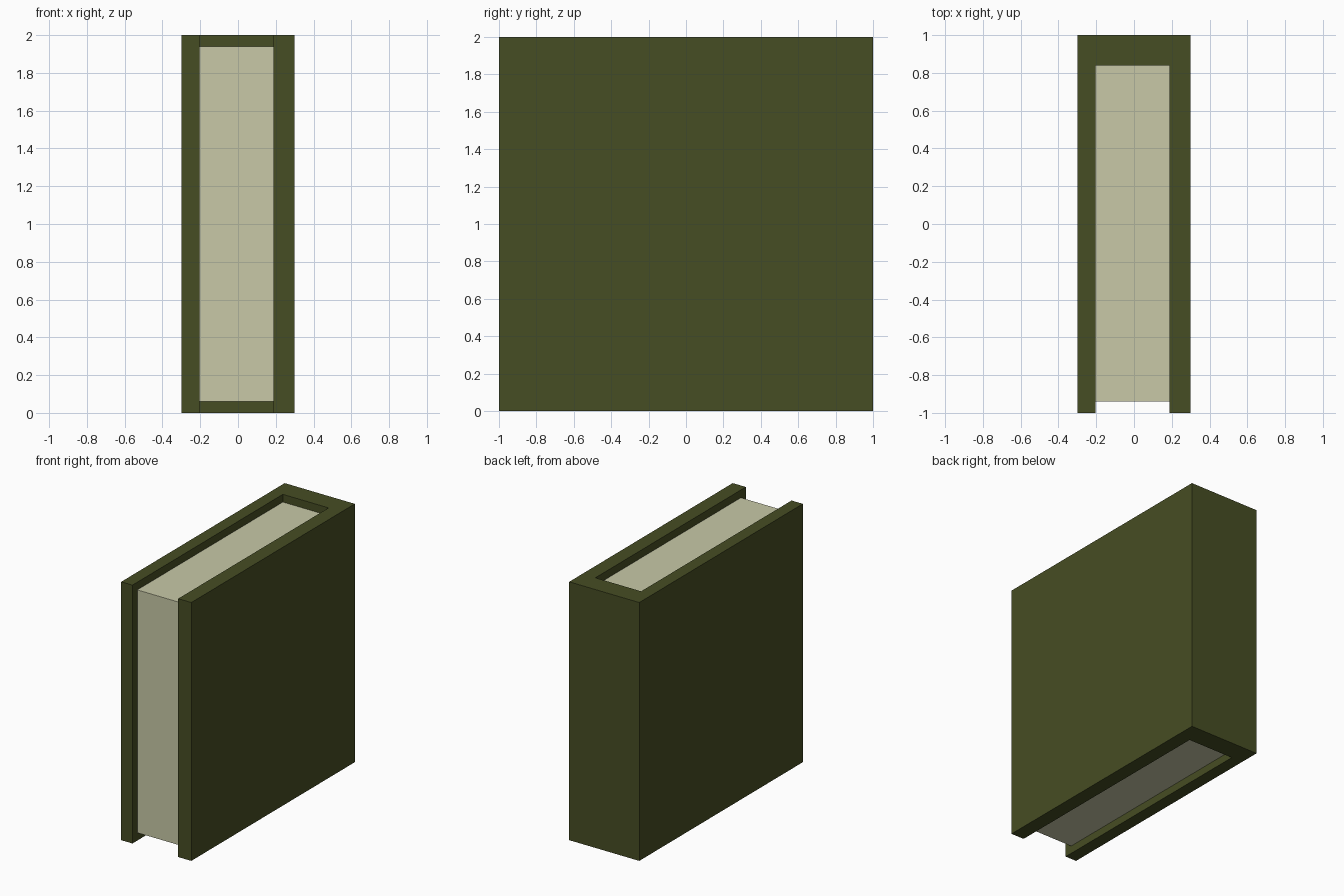
import bpy, bmesh

if "Cube" in bpy.data.objects:
    bpy.data.objects.remove(bpy.data.objects["Cube"])


def material(name, rgb):
    m = bpy.data.materials.new(name)
    m.diffuse_color = (*rgb, 1)
    m.use_nodes = True
    m.node_tree.nodes["Principled BSDF"].inputs["Base Color"].default_value = m.diffuse_color
    return m


def prism(name, outline, z0, z1, mat):
    """Extrude a flat xy outline from z0 up to z1."""
    bm = bmesh.new()
    base = bm.faces.new([bm.verts.new((x, y, z0)) for x, y in outline])
    ext = bmesh.ops.extrude_face_region(bm, geom=[base])
    top = [v for v in ext["geom"] if isinstance(v, bmesh.types.BMVert)]
    bmesh.ops.translate(bm, verts=top, vec=(0, 0, z1 - z0))
    bmesh.ops.recalc_face_normals(bm, faces=bm.faces)
    mesh = bpy.data.meshes.new(name)
    bm.to_mesh(mesh)
    bm.free()
    mesh.materials.append(mat)
    ob = bpy.data.objects.new(name, mesh)
    bpy.context.collection.objects.link(ob)
    return ob


green = material("cover_green", (0.062, 0.075, 0.017))
paper = material("paper_cream", (0.578, 0.584, 0.387))

left, right, back = -0.204, 0.188, 0.84  # inside of the cover

# Cover: two boards joined by a thick spine, U-shaped in plan
prism("cover", [(-0.3, -1), (left, -1), (left, back), (right, back),
                (right, -1), (0.3, -1), (0.3, 1), (-0.3, 1)], 0, 2, green)

# Page block, recessed at front, top and bottom
prism("pages", [(left, -0.94), (right, -0.94), (right, back), (left, back)],
      0.06, 1.94, paper)
